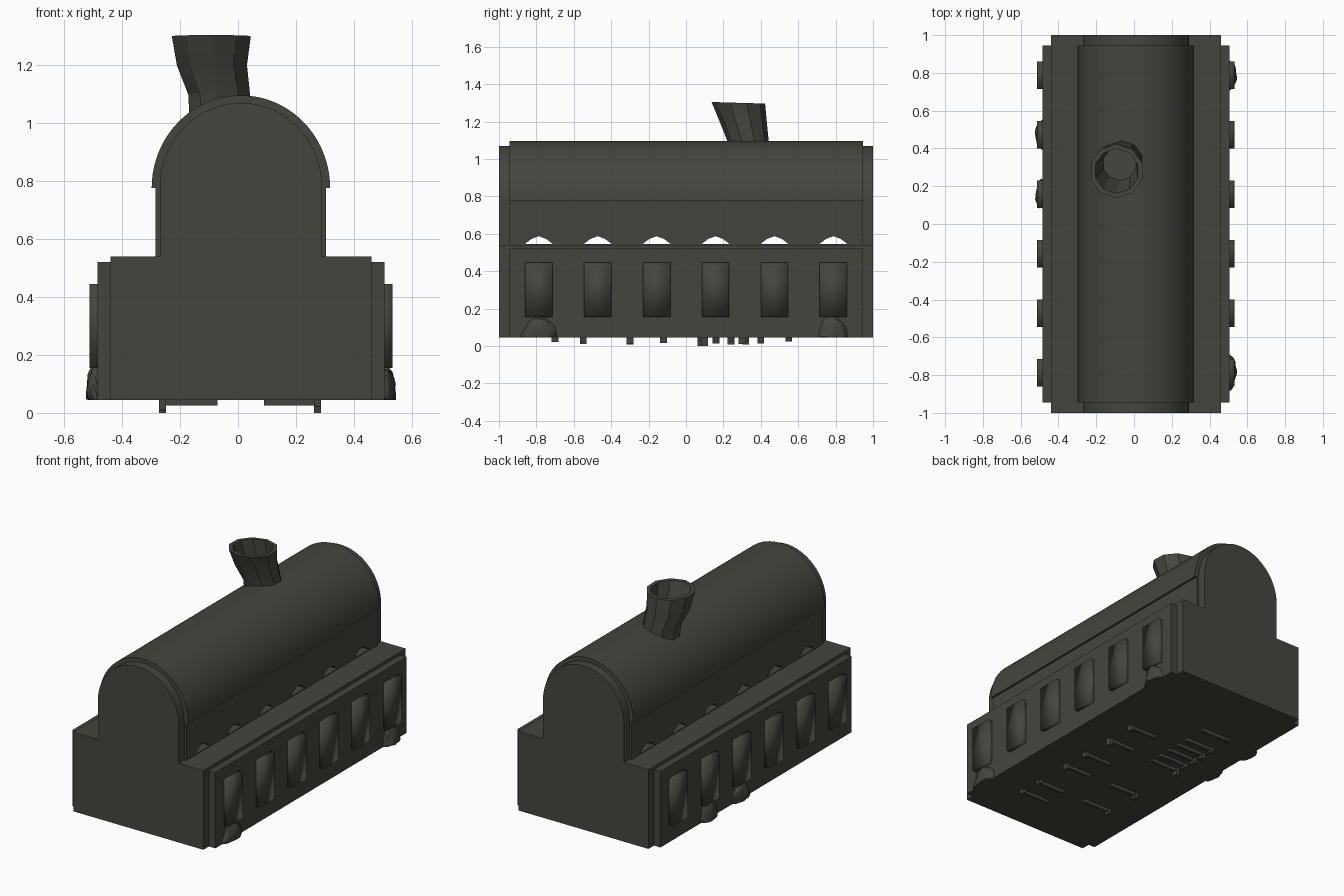
import bpy, bmesh, math, random
from mathutils import Vector, noise

random.seed(4)
cube = bpy.data.objects.get("Cube")
if cube:
    bpy.data.objects.remove(cube, do_unlink=True)

stone = bpy.data.materials.new("dark_stone")
stone.use_nodes = True
stone.diffuse_color = (0.06, 0.06, 0.049, 1)
stone.node_tree.nodes["Principled BSDF"].inputs["Base Color"].default_value = stone.diffuse_color

CX = 0.01                                   # the hall sits slightly off centre
BAYS = [-0.787 + 0.315 * i for i in range(6)]


def finish(name, bm, angle=None):
    bmesh.ops.recalc_face_normals(bm, faces=bm.faces)
    mesh = bpy.data.meshes.new(name)
    bm.to_mesh(mesh)
    bm.free()
    mesh.materials.append(stone)
    obj = bpy.data.objects.new(name, mesh)
    bpy.context.collection.objects.link(obj)
    if angle:
        bpy.ops.object.select_all(action='DESELECT')
        obj.select_set(True)
        bpy.context.view_layer.objects.active = obj
        bpy.ops.object.shade_smooth_by_angle(angle=math.radians(angle))
    return obj


def add_prism(bm, points, push):
    face = bm.faces.new([bm.verts.new(p) for p in points])
    ext = bmesh.ops.extrude_face_region(bm, geom=[face])["geom"]
    moved = [v for v in ext if isinstance(v, bmesh.types.BMVert)]
    bmesh.ops.translate(bm, verts=moved, vec=push)


def add_box(bm, lo, hi):
    lo, hi = Vector(lo), Vector(hi)
    made = bmesh.ops.create_cube(bm, size=1)["verts"]
    for v in made:
        v.co = (lo + hi) / 2 + v.co * (hi - lo)


def arch(rx, rz, base, steps=40):
    return [(CX + rx * math.cos(math.pi * i / steps), base + rz * math.sin(math.pi * i / steps))
            for i in range(steps + 1)]


def cut(obj, cutter):
    mod = obj.modifiers.new("openings", 'BOOLEAN')
    mod.object = cutter
    mod.solver = 'EXACT'
    bpy.context.view_layer.objects.active = obj
    bpy.ops.object.modifier_apply(modifier=mod.name)


# Hall body: wide lower storey with an arched upper storey
section = [(CX - 0.28, 0.54), (CX - 0.45, 0.54), (CX - 0.45, 0.045),
           (CX + 0.45, 0.045), (CX + 0.45, 0.54), (CX + 0.28, 0.54)]
section += arch(0.28, 0.29, 0.78)
bm = bmesh.new()
add_prism(bm, [(x, -1, z) for x, z in section], (0, 2, 0))
body = finish("hall_body", bm, 30)

# Upper walls between the end gables
bm = bmesh.new()
for s in (-1, 1):
    a, b = sorted((CX + s * 0.26, CX + s * 0.294))
    add_box(bm, (a, -0.945, 0.535), (b, 0.945, 0.78))
upper_walls = finish("upper_walls", bm)

# Arched openings through the upper storey
bm = bmesh.new()
for y in BAYS:
    outline = [(-0.075, 0.545), (-0.04, 0.572), (0, 0.587), (0.04, 0.572), (0.075, 0.545)]
    add_prism(bm, [(-0.4, y + dy, z) for dy, z in outline], (0.82, 0, 0))
cutter = finish("opening_cutter", bm)
cutter.hide_render = True
cut(body, cutter)
cut(upper_walls, cutter)
bpy.data.objects.remove(cutter, do_unlink=True)

# Barrel roof shell
bm = bmesh.new()
ring = arch(0.308, 0.32, 0.776) + arch(0.27, 0.282, 0.776)[::-1]
add_prism(bm, [(x, -0.945, z) for x, z in ring], (0, 1.89, 0))
finish("barrel_roof", bm, 30)

# Side walls and raised window panels
bm = bmesh.new()
for s in (-1, 1):
    a, b = sorted((CX + s * 0.44, CX + s * 0.495))
    add_box(bm, (a, -0.945, 0.045), (b, 0.945, 0.52))
finish("side_walls", bm)

bm = bmesh.new()
for s in (-1, 1):
    a, b = sorted((CX + s * 0.47, CX + s * 0.523))
    for y in BAYS:
        add_box(bm, (a, y - 0.073, 0.155), (b, y + 0.073, 0.445))
finish("window_panels", bm, 180)

# Lumpy mounds under some windows
for side, bay, width, height in ((1, 0, 0.09, 0.1), (1, 5, 0.075, 0.12),
                                 (-1, 3, 0.08, 0.11), (-1, 4, 0.08, 0.12)):
    bm = bmesh.new()
    bmesh.ops.create_icosphere(bm, subdivisions=3, radius=1)
    for v in bm.verts:
        lump = 1 + 0.22 * noise.noise(v.co * 1.8 + Vector((bay, side, 0)))
        v.co = Vector((CX + side * 0.49 + v.co.x * 0.042 * lump,
                       BAYS[bay] + v.co.y * width * lump * (1 - 0.2 * v.co.z),
                       max(0.045, 0.075 + v.co.z * height * 0.8 * lump)))
    finish("mound", bm, 40)

# Leaning flared chimney, hollow at the top
rings = [(-0.065, 0.335, 1.02, 0.108), (-0.065, 0.33, 1.1, 0.112), (-0.09, 0.305, 1.2, 0.127),
         (-0.092, 0.28, 1.3, 0.143), (-0.092, 0.28, 1.3, 0.118), (-0.075, 0.32, 1.11, 0.09)]
bm = bmesh.new()
loops = []
for x, y, z, r in rings:
    loops.append([bm.verts.new((x + r * math.cos(t), y + r * math.sin(t), z - 0.03 * r * math.sin(t)))
                  for t in (math.tau * (i + 0.5) / 10 for i in range(10))])
for low, high in zip(loops, loops[1:]):
    for i in range(10):
        j = (i + 1) % 10
        bm.faces.new((low[i], low[j], high[j], high[i]))
bm.faces.new(loops[0])
bm.faces.new(loops[-1])
finish("chimney", bm, 20)

# Thin bars and stubs beneath the floor
bm = bmesh.new()
for x0, x1, rows in ((-0.26, -0.07, (-0.55, -0.3, 0.08, 0.16, 0.24, 0.32, 0.4, 0.55)),
                     (0.09, 0.275, (-0.7, -0.55, -0.3, -0.12, 0.1, 0.3))):
    outer = x0 if x0 < 0 else x1
    for y in rows:
        add_box(bm, (x0, y - 0.01, 0.025), (x1, y + 0.01, 0.05))
        drop = 0 if y in (0.08, 0.1) else random.uniform(0.006, 0.025)
        add_box(bm, (outer - 0.012, y - 0.018, drop), (outer + 0.012, y + 0.018, 0.05))
finish("floor_bars", bm)
